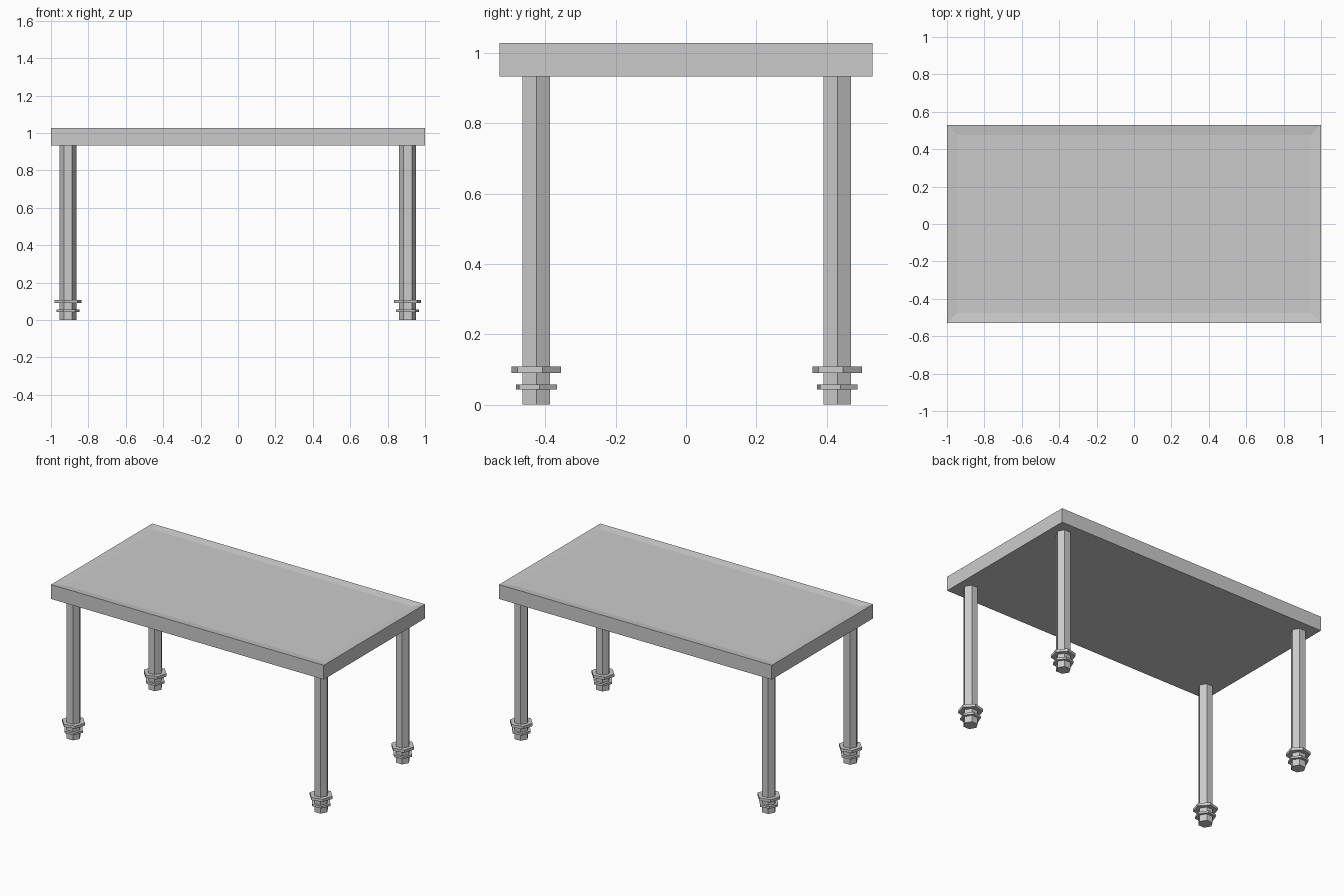
import bpy, bmesh
from math import radians, cos, sin, pi

cube = bpy.data.objects.get("Cube")
if cube:
    bpy.data.objects.remove(cube, do_unlink=True)

# One grey for the whole model
grey = bpy.data.materials.new("grey")
grey.use_nodes = True
COLOR = (0.6, 0.6, 0.6, 1)
grey.diffuse_color = COLOR
grey.node_tree.nodes["Principled BSDF"].inputs["Base Color"].default_value = COLOR


def add_object(name, bm):
    bmesh.ops.recalc_face_normals(bm, faces=bm.faces)
    mesh = bpy.data.meshes.new(name)
    bm.to_mesh(mesh)
    bm.free()
    mesh.materials.append(grey)
    obj = bpy.data.objects.new(name, mesh)
    bpy.context.collection.objects.link(obj)
    return obj


def hex_prism(name, x, y, radius, z0, z1, turn=0):
    """Six-sided prism with a corner towards +x, turned by some degrees."""
    bm = bmesh.new()
    ring = [bm.verts.new((x + radius * cos(radians(turn) + i * pi / 3),
                          y + radius * sin(radians(turn) + i * pi / 3), z0))
            for i in range(6)]
    base = bm.faces.new(ring)
    top = bmesh.ops.extrude_face_region(bm, geom=[base])["geom"]
    for v in top:
        if isinstance(v, bmesh.types.BMVert):
            v.co.z = z1
    # extruding a lone face keeps the base, so the prism is closed
    return add_object(name, bm)


# Table top: slab with a shallow sloped dish in its upper face
bm = bmesh.new()
bmesh.ops.create_cube(bm, size=1)
for v in bm.verts:
    v.co.x *= 2
    v.co.y *= 1.06
    v.co.z = 1.028 if v.co.z > 0 else 0.933
bm.normal_update()
upper = [f for f in bm.faces if f.normal.z > 0.9]
bmesh.ops.inset_region(bm, faces=upper, thickness=0.078, depth=-0.008)
add_object("table_top", bm)

# Four hexagonal legs, each with two collars near the foot
for side, x in (("right", -0.909), ("left", 0.907)):
    for end, y in (("front", -0.425), ("back", 0.43)):
        tag = f"{end}_{side}"
        hex_prism(f"leg_{tag}", x, y, 0.045, 0, 0.94)
        hex_prism(f"upper_collar_{tag}", x, y, 0.0735, 0.09, 0.108, 13)
        hex_prism(f"lower_collar_{tag}", x, y, 0.0625, 0.043, 0.057, 8)
